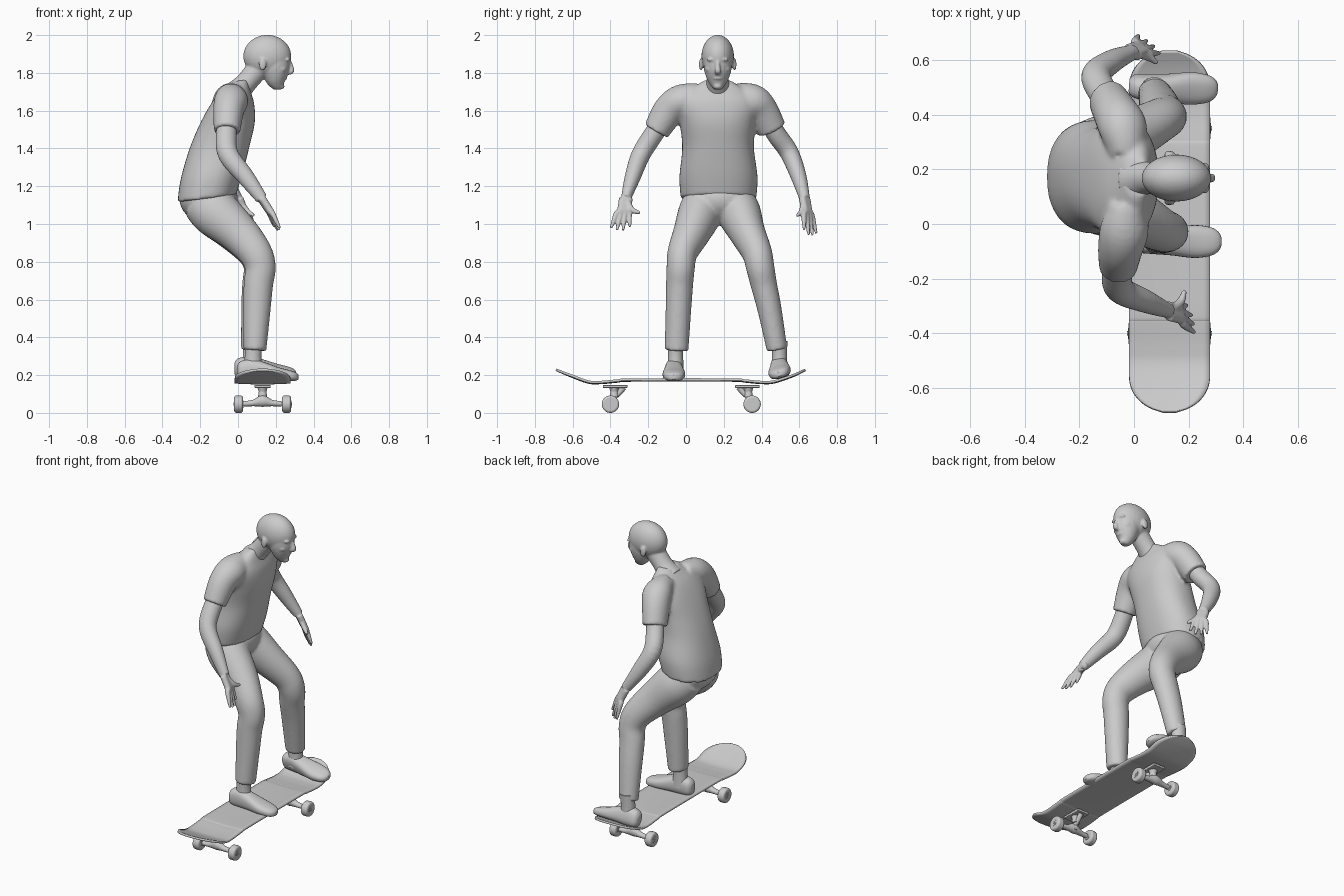
import bpy, bmesh
from math import sin, cos, pi, sqrt, radians, copysign
from mathutils import Vector, Matrix

if "Cube" in bpy.data.objects:
    bpy.data.objects.remove(bpy.data.objects["Cube"])

Y = Vector((0, 1, 0))


def spline(pts, k):
    """Catmull-Rom through tuples of any length."""
    out = []
    for i in range(len(pts) - 1):
        a, b, c, d = pts[max(i - 1, 0)], pts[i], pts[i + 1], pts[min(i + 2, len(pts) - 1)]
        for s in range(k):
            t = s / k
            out.append([0.5 * (2 * q + (r - p) * t + (2 * p - 5 * q + 4 * r - w) * t * t
                               + (3 * q - p - 3 * r + w) * t ** 3)
                        for p, q, r, w in zip(a, b, c, d)])
    return out + [list(pts[-1])]


def tube(bm, pts, axes=None, n=28, k=5, p=1.0):
    """Loft through (x, y, z, half width, half depth) sections."""
    ds = spline(pts, k)
    cs = [Vector(d[:3]) for d in ds]
    rings = []
    for i, d in enumerate(ds):
        if axes:
            u, v = axes
        else:
            t = (cs[min(i + 1, len(cs) - 1)] - cs[max(i - 1, 0)]).normalized()
            u = (Y - t * t.y).normalized()
            v = t.cross(u)
        ring = []
        for j in range(n):
            ca, sa = cos(2 * pi * j / n), sin(2 * pi * j / n)
            ring.append(bm.verts.new(cs[i] + u * d[3] * copysign(abs(ca) ** p, ca)
                                     + v * d[4] * copysign(abs(sa) ** p, sa)))
        rings.append(ring)
    for r, s in zip(rings, rings[1:]):
        for j in range(n):
            bm.faces.new((r[j], r[(j + 1) % n], s[(j + 1) % n], s[j]))
    bm.faces.new(rings[0])
    bm.faces.new(rings[-1])


def ball(bm, c, r):
    bmesh.ops.create_uvsphere(bm, u_segments=32, v_segments=20, radius=1,
                              matrix=Matrix.Translation(c) @ Matrix.Diagonal((*r, 1)))


def rod(bm, c, r, length, axis='Z', r2=None, seg=28):
    rot = Matrix.Rotation(pi / 2, 4, 'Y') if axis == 'X' else Matrix()
    bmesh.ops.create_cone(bm, cap_ends=True, segments=seg, radius1=r, radius2=r2 or r,
                          depth=length, matrix=Matrix.Translation(c) @ rot)


def finish(name, bm, voxel=None, smooth=4, bevel=None):
    bmesh.ops.recalc_face_normals(bm, faces=bm.faces)
    me = bpy.data.meshes.new(name)
    bm.to_mesh(me)
    bm.free()
    ob = bpy.data.objects.new(name, me)
    bpy.context.collection.objects.link(ob)
    bpy.ops.object.select_all(action='DESELECT')
    ob.select_set(True)
    bpy.context.view_layer.objects.active = ob
    if voxel:
        m = ob.modifiers.new("Fuse", 'REMESH')
        m.mode, m.voxel_size, m.use_smooth_shade = 'VOXEL', voxel, True
        m = ob.modifiers.new("Soften", 'SMOOTH')
        m.factor, m.iterations = 0.5, smooth
    else:
        if bevel:
            m = ob.modifiers.new("Bevel", 'BEVEL')
            m.width, m.segments = bevel, 3
        bpy.ops.object.shade_smooth_by_angle(angle=radians(40))
    return ob


# Deck: flat middle, upturned rounded ends
bm = bmesh.new()
prof = [(-.69, .222), (-.62, .192), (-.52, .155), (-.45, .152), (-.36, .16), (-.28, .165),
        (.23, .165), (.31, .16), (.4, .152), (.47, .156), (.57, .19), (.635, .222)]
rows = []
for y, z in spline(prof, 8):
    d = min(y + .69, .635 - y, .13)
    hw = max(.148 * sqrt(max(0, 1 - ((.13 - d) / .13) ** 2)), .025)
    rows.append([bm.verts.new((.13 + hw * s / 6, y, z + .005 * (hw * s / .9) ** 2))
                 for s in range(-6, 7)])
for r, s in zip(rows, rows[1:]):
    for j in range(12):
        bm.faces.new((r[j], r[j + 1], s[j + 1], s[j]))
deck = finish("deck", bm)
m = deck.modifiers.new("Thickness", 'SOLIDIFY')
m.thickness, m.offset = .013, -1

# Trucks and wheels
for label, y, s in (("front", -.4, 1), ("rear", .35, -1)):
    bm = bmesh.new()
    bmesh.ops.create_cube(bm, size=1, matrix=Matrix.Translation((.13, y + s * .025, .14))
                          @ Matrix.Diagonal((.085, .13, .016, 1)))
    finish(label + "_baseplate", bm, bevel=.004)
    bm = bmesh.new()
    rod(bm, (.13, y, .046), .008, .31, 'X', seg=16)
    tube(bm, [(.03, y, .048, .014, .014), (.08, y, .052, .018, .017), (.13, y, .062, .026, .03),
              (.18, y, .052, .018, .017), (.23, y, .048, .014, .014)])
    rod(bm, (.13, y + s * .02, .1), .024, .025, r2=.02)
    rod(bm, (.13, y + s * .02, .122), .02, .02, r2=.026)
    rod(bm, (.13, y + s * .02, .09), .009, .09, seg=12)
    tube(bm, [(.13, y, .07, .016, .016), (.13, y + s * .04, .1, .014, .014),
              (.13, y + s * .07, .135, .016, .016)])
    finish(label + "_truck", bm)
    for side, x in (("left", .003), ("right", .257)):
        bm = bmesh.new()
        rod(bm, (x, y, .046), .046, .046, 'X', seg=36)
        finish(f"{label}_wheel_{side}", bm, bevel=.011)
        bm = bmesh.new()
        rod(bm, (x, y, .046), .02, .05, 'X', seg=20)
        finish(f"{label}_hub_{side}", bm)

# Shoes and ankles
for label, base, yaw, roll in (("right", (0, -.064, .166), 0, 0), ("left", (-.012, .522, .183), -4, 17)):
    bm = bmesh.new()
    tube(bm, [(-.005, 0, .055, .022, .03), (.015, 0, .056, .04, .052), (.075, 0, .06, .046, .06),
              (.14, 0, .052, .051, .05), (.22, 0, .038, .06, .036), (.28, 0, .03, .052, .028),
              (.308, 0, .026, .036, .021), (.32, 0, .024, .015, .012)],
         axes=(Y, Vector((0, 0, 1))), p=.8)
    bm.transform(Matrix.Translation(base) @ Matrix.Rotation(radians(yaw), 4, 'Z')
                 @ Matrix.Rotation(radians(roll), 4, 'X'))
    finish(label + "_shoe", bm)
for label, y, x in (("right", -.055, .08), ("left", .495, .07)):
    bm = bmesh.new()
    tube(bm, [(x, y, .22, .043, .05), (x, y, .3, .04, .044), (x + .005, y, .38, .042, .046)])
    finish(label + "_ankle", bm)

# Trousers: hips and two bent legs fused
bm = bmesh.new()
ball(bm, (-.155, .175, 1.13), (.155, .19, .125))
tube(bm, [(-.19, .1, 1.13, .1, .12), (-.12, .075, 1.06, .115, .13), (0, .03, .955, .098, .108),
          (.09, -.018, .85, .08, .09), (.118, -.028, .77, .075, .082), (.108, -.034, .68, .072, .078),
          (.1, -.04, .55, .068, .073), (.09, -.05, .33, .063, .06)])
tube(bm, [(-.19, .25, 1.13, .1, .12), (-.12, .28, 1.06, .115, .13), (-.01, .325, .955, .095, .108),
          (.085, .375, .85, .08, .09), (.112, .393, .77, .075, .082), (.1, .412, .68, .07, .078),
          (.09, .442, .55, .064, .073), (.075, .482, .335, .055, .06)])
finish("trousers", bm, voxel=.01, smooth=5)

# Shirt: leaning torso and sleeves fused
bm = bmesh.new()
tube(bm, [(-.165, .172, 1.135, .2, .155), (-.14, .172, 1.25, .207, .165), (-.1, .17, 1.4, .19, .163),
          (-.063, .168, 1.52, .2, .152), (-.038, .166, 1.62, .22, .124), (-.022, .166, 1.69, .175, .09),
          (.0, .166, 1.738, .105, .058), (.012, .166, 1.76, .068, .045)],
     axes=(Y, Vector((1, 0, .12))), n=40, p=.88)
tube(bm, [(-.025, .07, 1.665, .07, .08), (-.035, -.02, 1.655, .085, .09),
          (-.05, -.09, 1.6, .085, .082), (-.058, -.158, 1.492, .07, .07)])
tube(bm, [(-.025, .26, 1.665, .07, .08), (-.04, .35, 1.655, .085, .09),
          (-.065, .4, 1.605, .085, .082), (-.095, .455, 1.5, .078, .072)])
finish("shirt", bm, voxel=.01, smooth=5)


# Arms with spread fingers
def arm(name, path, palm, knuckle, tip, spread, thumb):
    bm = bmesh.new()
    tube(bm, path)
    sp = Vector(spread).normalized()
    wrist, palm, knuckle, tip = Vector(path[-1][:3]), Vector(palm), Vector(knuckle), Vector(tip)
    for i, f in enumerate((-1.5, -.5, .5, 1.5)):
        a = wrist + sp * f * .012
        b = knuckle + sp * f * .023
        c = tip + sp * f * .034 + (knuckle - tip) * (.22, 0, .02, .14)[i]
        tube(bm, [(*a, .02, .02), (*palm.lerp(b, .5), .019, .019), (*b, .015, .015),
                  (*b.lerp(c, .5), .012, .012), (*c, .007, .007)], n=14, k=4)
    th = Vector(thumb)
    tube(bm, [(*wrist, .018, .018), (*palm.lerp(th, .45), .016, .016), (*th, .008, .008)], n=14, k=4)
    finish(name, bm, voxel=.005, smooth=3)


arm("right_arm", [(-.05, -.1, 1.58, .05, .05), (-.062, -.175, 1.47, .052, .055), (-.05, -.24, 1.365, .05, .054),
                  (.04, -.282, 1.25, .042, .046), (.125, -.318, 1.135, .026, .032)],
    (.155, -.325, 1.09), (.175, -.335, 1.055), (.215, -.35, .965), (.25, -1, 0), (.185, -.243, 1.06))
arm("left_arm", [(-.07, .42, 1.58, .05, .05), (-.11, .475, 1.48, .052, .055), (-.138, .545, 1.38, .05, .054),
                 (-.08, .595, 1.255, .042, .046), (-.005, .628, 1.135, .028, .03)],
    (.015, .635, 1.09), (.03, .645, 1.05), (.06, .66, .94), (-.75, .6, -.1), (.085, .588, 1.045))

# Head: skull, jaw, neck and features fused
bm = bmesh.new()
cy = .168
ball(bm, (.155, cy, 1.888), (.127, .086, .113))
tube(bm, [(.185, cy, 1.89, .076, .09), (.195, cy, 1.82, .073, .08), (.2, cy, 1.765, .056, .056),
          (.207, cy, 1.728, .033, .033), (.208, cy, 1.712, .018, .02)])
tube(bm, [(-.01, cy, 1.69, .085, .07), (.045, cy, 1.75, .06, .057), (.12, cy, 1.84, .058, .062)])
tube(bm, [(.268, cy, 1.87, .01, .01), (.279, cy, 1.84, .011, .012), (.284, cy, 1.81, .017, .014),
          (.268, cy, 1.798, .014, .01)], n=14)
ball(bm, (.246, cy, 1.772), (.014, .026, .009))
ball(bm, (.228, cy, 1.728), (.018, .022, .015))
for s in (-1, 1):
    ball(bm, (.13, cy + s * .089, 1.845), (.02, .01, .033))
    ball(bm, (.262, cy + s * .032, 1.87), (.015, .026, .008))
    ball(bm, (.225, cy + s * .045, 1.82), (.03, .022, .02))
finish("head", bm, voxel=.006, smooth=3)
